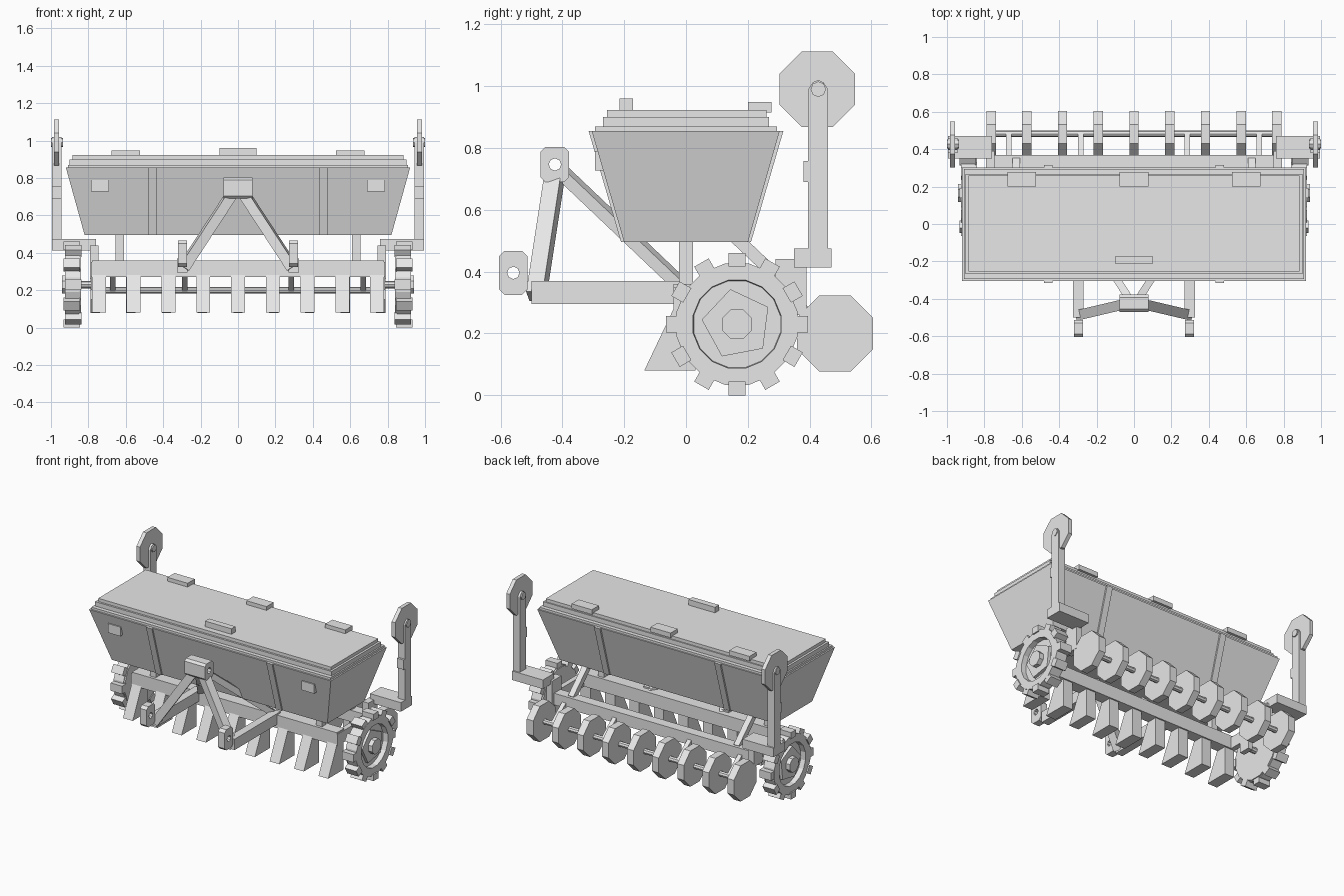
import bpy, bmesh, math
from mathutils import Vector, Matrix

if "Cube" in bpy.data.objects:
    bpy.data.objects.remove(bpy.data.objects["Cube"], do_unlink=True)

grey = bpy.data.materials.new("plain_grey")
grey.use_nodes = True
colour = (0.8, 0.8, 0.8, 1)
grey.diffuse_color = colour
grey.node_tree.nodes["Principled BSDF"].inputs["Base Color"].default_value = colour


def finish(name, bm):
    bmesh.ops.recalc_face_normals(bm, faces=bm.faces)
    mesh = bpy.data.meshes.new(name)
    bm.to_mesh(mesh)
    bm.free()
    mesh.materials.append(grey)
    obj = bpy.data.objects.new(name, mesh)
    bpy.context.collection.objects.link(obj)
    return obj


def box(name, x, y, z):
    """Box from (min, max) ranges."""
    bm = bmesh.new()
    lo, hi = Vector((x[0], y[0], z[0])), Vector((x[1], y[1], z[1]))
    bmesh.ops.create_cube(bm, size=1, matrix=Matrix.Translation((lo + hi) / 2)
                          @ Matrix.Diagonal((*(hi - lo), 1)))
    return finish(name, bm)


def prism(name, x, points):
    """Side profile of (y, z) points, extruded along x."""
    bm = bmesh.new()
    face = bm.faces.new([bm.verts.new((x[0], y, z)) for y, z in points])
    out = bmesh.ops.extrude_face_region(bm, geom=[face])
    moved = [v for v in out["geom"] if isinstance(v, bmesh.types.BMVert)]
    bmesh.ops.translate(bm, verts=moved, vec=(x[1] - x[0], 0, 0))
    return finish(name, bm)


def ring(cy, cz, r, n, turn=0.0):
    return [(cy + r * math.cos(math.tau * (i + turn) / n),
             cz + r * math.sin(math.tau * (i + turn) / n)) for i in range(n)]


def beam(name, a, b, w, d):
    """Rectangular bar from a to b."""
    a, b = Vector(a), Vector(b)
    bm = bmesh.new()
    turn = (b - a).to_track_quat("Z", "X").to_matrix().to_4x4()
    bmesh.ops.create_cube(bm, size=1, matrix=Matrix.Translation((a + b) / 2) @ turn
                          @ Matrix.Diagonal((w, d, (b - a).length, 1)))
    return finish(name, bm)


def taper(name, low, high):
    """Frustum between two (half x, y min, y max, z) rectangles."""
    bm = bmesh.new()
    rows = [[bm.verts.new(p) for p in ((-h, y0, z), (h, y0, z), (h, y1, z), (-h, y1, z))]
            for h, y0, y1, z in (low, high)]
    bm.faces.new(rows[0])
    bm.faces.new(rows[1])
    for i in range(4):
        j = (i + 1) % 4
        bm.faces.new((rows[0][i], rows[0][j], rows[1][j], rows[1][i]))
    return finish(name, bm)


def mirror(obj):
    mod = obj.modifiers.new("mirror", "MIRROR")
    mod.use_axis[0] = True
    return obj


def holed_plate(name, x, y, z, corner, hole):
    """Plate with clipped corners and a round pin hole."""
    (y0, y1), (z0, z1), c = y, z, corner
    plate = prism(name, x, [(y0 + c, z0), (y1 - c, z0), (y1, z0 + c), (y1, z1 - c),
                            (y1 - c, z1), (y0 + c, z1), (y0, z1 - c), (y0, z0 + c)])
    cutter = prism(name + "_cutter", (x[0] - .05, x[1] + .05),
                   ring((y0 + y1) / 2, (z0 + z1) / 2, hole, 8))
    cutter.hide_render = True
    cutter.hide_viewport = True
    mod = plate.modifiers.new("hole", "BOOLEAN")
    mod.operation, mod.object, mod.solver = "DIFFERENCE", cutter, "EXACT"
    return plate


# Hopper and stepped lid
taper("hopper", (.82, -.2, .2, .495), (.92, -.305, .303, .855))
box("hopper_rim", (-.91, .91), (-.295, .295), (.855, .87))
box("lid_base", (-.9, .9), (-.268, .268), (.87, .9))
box("lid_top", (-.885, .885), (-.255, .26), (.9, .922))
box("lid_handle", (-.1, .1), (-.215, -.172), (.92, .96))
for i in (-1, 0, 1):
    box("lid_hinge", (i * .6 - .077, i * .6 + .077), (.2, .277), (.915, .948))
for side in (-1, 1):
    mirror(prism("hopper_rib", (.435, .48),
                 [(side * .19, .495), (side * .21, .495), (side * .315, .855), (side * .29, .855)]))
mirror(box("hopper_panel", (.69, .785), (-.294, -.26), (.727, .79)))

# Hopper supports
mirror(box("hopper_post", (.61, .655), (-.022, .022), (.35, .51)))
mirror(beam("hopper_brace", (.63, .15, .52), (.63, .34, .34), .04, .04))

# Main frame
box("front_bar", (-.78, .78), (-.04, .04), (.27, .36))
box("rear_bar", (-.75, .75), (.3, .37), (.27, .35))
mirror(box("side_rail", (.75, .785), (-.04, .37), (.27, .35)))
mirror(box("side_upright", (.745, .79), (.29, .39), (.26, .44)))

# Three point hitch
mirror(box("lower_arm", (.27, .325), (-.5, 0), (.295, .37)))
mirror(holed_plate("lower_hitch_plate", (.272, .322), (-.605, -.512), (.325, .467), .018, .02))
holed_plate("top_hitch_block", (-.078, .078), (-.47, -.378), (.69, .803), .015, .02)
mirror(beam("hitch_front_leg", (.035, -.425, .71), (.29, -.485, .32), .055, .055))
mirror(beam("hitch_rear_leg", (.025, -.4, .72), (.28, 0, .34), .04, .04))

# Wedge tines
for i in range(-4, 5):
    c = i * .186
    prism("tine", (c - .037, c + .037), [(-.135, .08), (.03, .08), (.03, .28), (-.04, .28)])

# Closing discs on their shaft
prism("disc_shaft", (-.77, .77), ring(.482, .2, .018, 8))
for i in range(-4, 5):
    c = i * .191
    prism("closing_disc", (c - .025, c + .025), ring(.482, .2, .133, 8, .5))
for x in (.285, .67):
    mirror(beam("disc_hanger", (x, .34, .31), (x, .482, .2), .03, .03))

# Wheels: rim with recessed face, hub and lugs
WY, WZ = .165, .23
mirror(prism("wheel_core", (.84, .89), ring(WY, WZ, .195, 16, .5)))
bm = bmesh.new()
loops = [[bm.verts.new((x, y, z)) for y, z in ring(WY, WZ, r, 16, .5)]
         for x, r in ((.85, .2), (.925, .2), (.925, .145), (.85, .14))]
for a, b in zip(loops, loops[1:] + loops[:1]):
    for i in range(16):
        j = (i + 1) % 16
        bm.faces.new((a[i], a[j], b[j], b[i]))
mirror(finish("wheel_rim", bm))
mirror(prism("wheel_dish", (.88, .91), ring(WY, WZ, .115, 5, .4)))
mirror(prism("wheel_hub", (.9, .94), ring(WY, WZ, .052, 8, .5)))
mirror(prism("wheel_axle", (.75, .9), ring(WY, WZ, .02, 8)))
mirror(box("axle_hanger", (.75, .785), (.125, .205), (.2, .3)))
for i in range(12):
    t = math.tau * i / 12
    u = Vector((0, math.cos(t), math.sin(t)))
    shift = .01 if i % 2 else 0
    hub = Vector((.88 + shift, WY, WZ))
    lug = beam("wheel_lug", hub + u * .19, hub + u * .23, .05, .085)
    # Lay the lug's long side across the tread
    bm = bmesh.new()
    v = Vector((0, -u.z, u.y))
    frame = Matrix((Vector((1, 0, 0)), v, u)).transposed().to_4x4()
    bmesh.ops.create_cube(bm, size=1, matrix=Matrix.Translation(hub + u * .208) @ frame
                          @ Matrix.Diagonal((.088, .054, .044, 1)))
    bm.to_mesh(lug.data)
    bm.free()
    mirror(lug)

# Row markers folded upright
mirror(box("marker_bracket", (.76, .995), (.35, .47), (.413, .475)))
mirror(prism("marker_post", (.943, .995),
             [(.395, .46), (.46, .46), (.46, .99), (.445, 1.012), (.428, 1.02), (.41, 1.012), (.395, .99)]))
mirror(box("marker_stop", (.943, .995), (.38, .4), (.69, .757)))
mirror(prism("marker_disc", (.958, .985), ring(.425, .99, .132, 8, .5)))
mirror(prism("marker_pin", (.935, 1), ring(.428, .99, .025, 8)))
